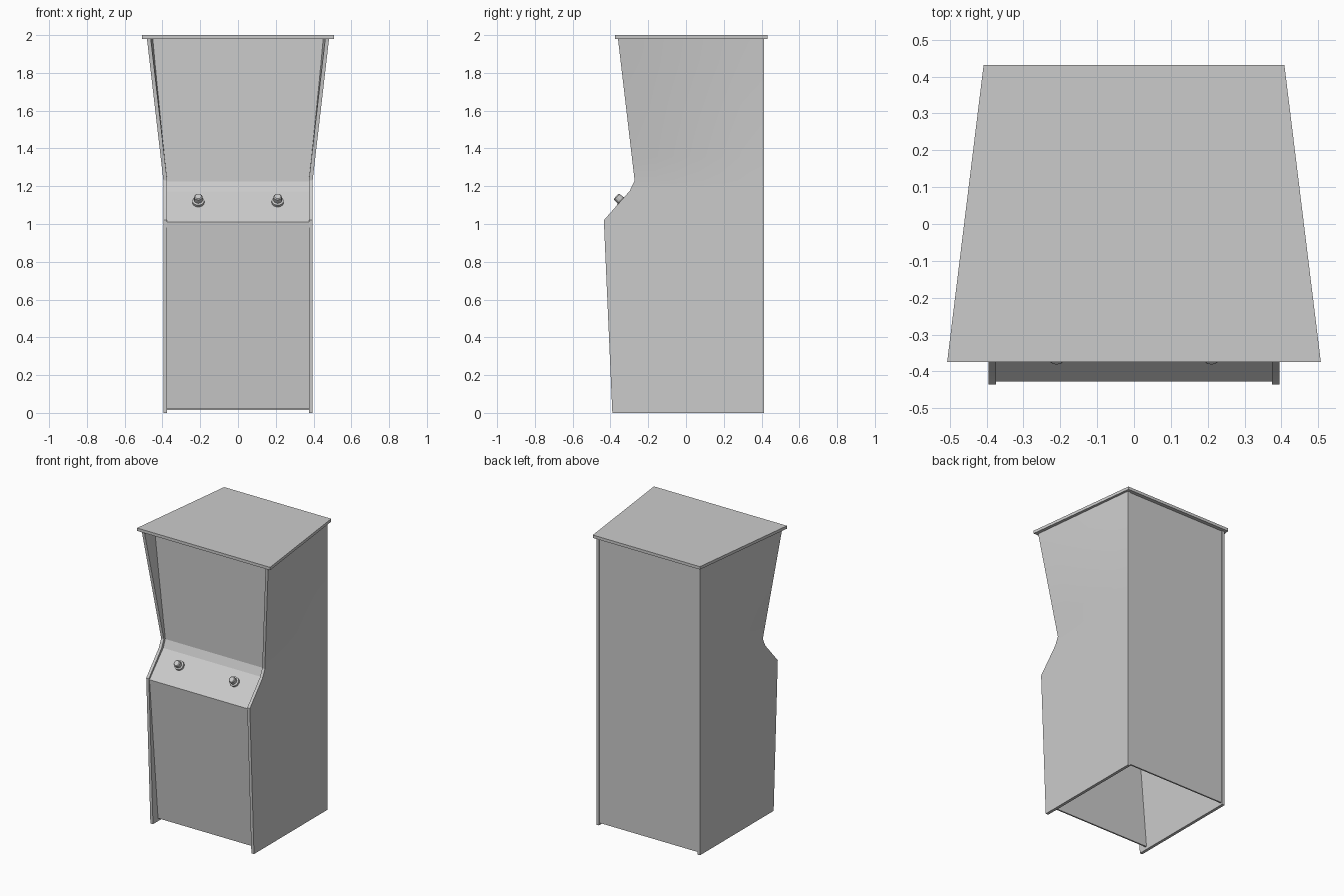
import bpy, bmesh, math
from mathutils import Vector

if "Cube" in bpy.data.objects:
    bpy.data.objects.remove(bpy.data.objects["Cube"])

grey = bpy.data.materials.new("light grey")
grey.diffuse_color = (0.6, 0.6, 0.6, 1)
grey.use_nodes = True
grey.node_tree.nodes["Principled BSDF"].inputs["Base Color"].default_value = grey.diffuse_color


def make(name, verts, faces):
    me = bpy.data.meshes.new(name)
    me.from_pydata(verts, [], faces)
    bm = bmesh.new()
    bm.from_mesh(me)
    bmesh.ops.remove_doubles(bm, verts=bm.verts, dist=1e-5)
    bmesh.ops.recalc_face_normals(bm, faces=bm.faces)
    bm.to_mesh(me)
    bm.free()
    me.materials.append(grey)
    ob = bpy.data.objects.new(name, me)
    bpy.context.collection.objects.link(ob)
    bpy.ops.object.select_all(action='DESELECT')
    ob.select_set(True)
    bpy.context.view_layer.objects.active = ob
    bpy.ops.object.shade_smooth_by_angle()
    return ob


def board(name, outline, offset):
    """Flat outline extruded along an offset vector."""
    n = len(outline)
    off = Vector(offset)
    verts = [Vector(p) for p in outline] + [Vector(p) + off for p in outline]
    faces = [list(range(n)), list(range(n, 2 * n))]
    faces += [[i, (i + 1) % n, (i + 1) % n + n, i + n] for i in range(n)]
    return make(name, verts, faces)


# side panels: rows of (z, front y, front x), flaring out towards the top front
rows = [(0, -0.39, 0.395), (1.02, -0.435, 0.395), (1.175, -0.298, 0.395), (1.23, -0.272, 0.395)]
for i in range(1, 7):
    t = i / 6
    rows.append((1.23 + 0.75 * t, -0.272 - 0.088 * t, 0.395 + 0.087 * t))
COLS, BACK_Y, BACK_X, THICK = 6, 0.412, 0.395, 0.02


def side(name, s):
    verts, faces = [], []
    for inner in (0, THICK):
        for z, fy, fx in rows:
            for c in range(COLS + 1):
                t = c / COLS
                verts.append((s * (fx + (BACK_X - fx) * t - inner), fy + (BACK_Y - fy) * t, z))
    w, h = COLS + 1, len(rows)
    n = w * h
    for r in range(h - 1):
        for c in range(COLS):
            a = r * w + c
            q = [a, a + 1, a + w + 1, a + w]
            faces += [q, [i + n for i in q]]
    # rim around the panel
    rim = list(range(w)) + [r * w + w - 1 for r in range(1, h)]
    rim += [(h - 1) * w + c for c in range(w - 2, -1, -1)] + [r * w for r in range(h - 2, 0, -1)]
    for a, b in zip(rim, rim[1:] + rim[:1]):
        faces.append([a, b, b + n, a + n])
    make(name, verts, faces)


side("right_side", 1)
side("left_side", -1)

# top board
board("top_board", [(-0.507, -0.375, 1.98), (0.507, -0.375, 1.98), (0.408, 0.432, 1.98), (-0.408, 0.432, 1.98)],
      (0, 0, 0.02))


def sheet(name, lower, upper, wl=0.376, wu=0.376):
    """Thin cross board between the sides, from lower (y, z) to upper (y, z)."""
    (y0, z0), (y1, z1) = lower, upper
    board(name, [(-wl, y0, z0), (wl, y0, z0), (wu, y1, z1), (-wu, y1, z1)], (0, 0.01, 0))


sheet("lower_front_panel", (-0.335, 0.02), (-0.428, 1.01))
sheet("control_panel", (-0.428, 1.01), (-0.278, 1.172))
sheet("control_panel_top", (-0.278, 1.172), (-0.256, 1.225))
sheet("screen_panel", (-0.256, 1.225), (-0.265, 1.98), 0.376, 0.453)
sheet("back_panel", (0.396, 0.015), (0.396, 1.98))

# push buttons: stepped turned profile of (radius, height) standing on the control panel
profile = [(0, 0), (0.032, 0), (0.032, 0.015), (0.022, 0.018), (0.022, 0.045), (0.017, 0.05), (0, 0.05)]
normal = Vector((0, -0.734, 0.679))
rot = normal.to_track_quat('Z', 'Y')
N = 12
for name, x in (("left_button", -0.21), ("right_button", 0.21)):
    base = Vector((x, -0.333, 1.113))
    verts, faces = [], []
    for r, h in profile:
        for k in range(N):
            a = 2 * math.pi * k / N
            verts.append(base + rot @ Vector((r * math.cos(a), r * math.sin(a), h)))
    last = len(profile) - 2
    for j in range(1, last):
        for k in range(N):
            m = (k + 1) % N
            faces.append([j * N + k, j * N + m, j * N + N + m, j * N + N + k])
    faces += [list(range(N, 2 * N)), list(range(last * N, last * N + N))]
    make(name, verts, faces)
